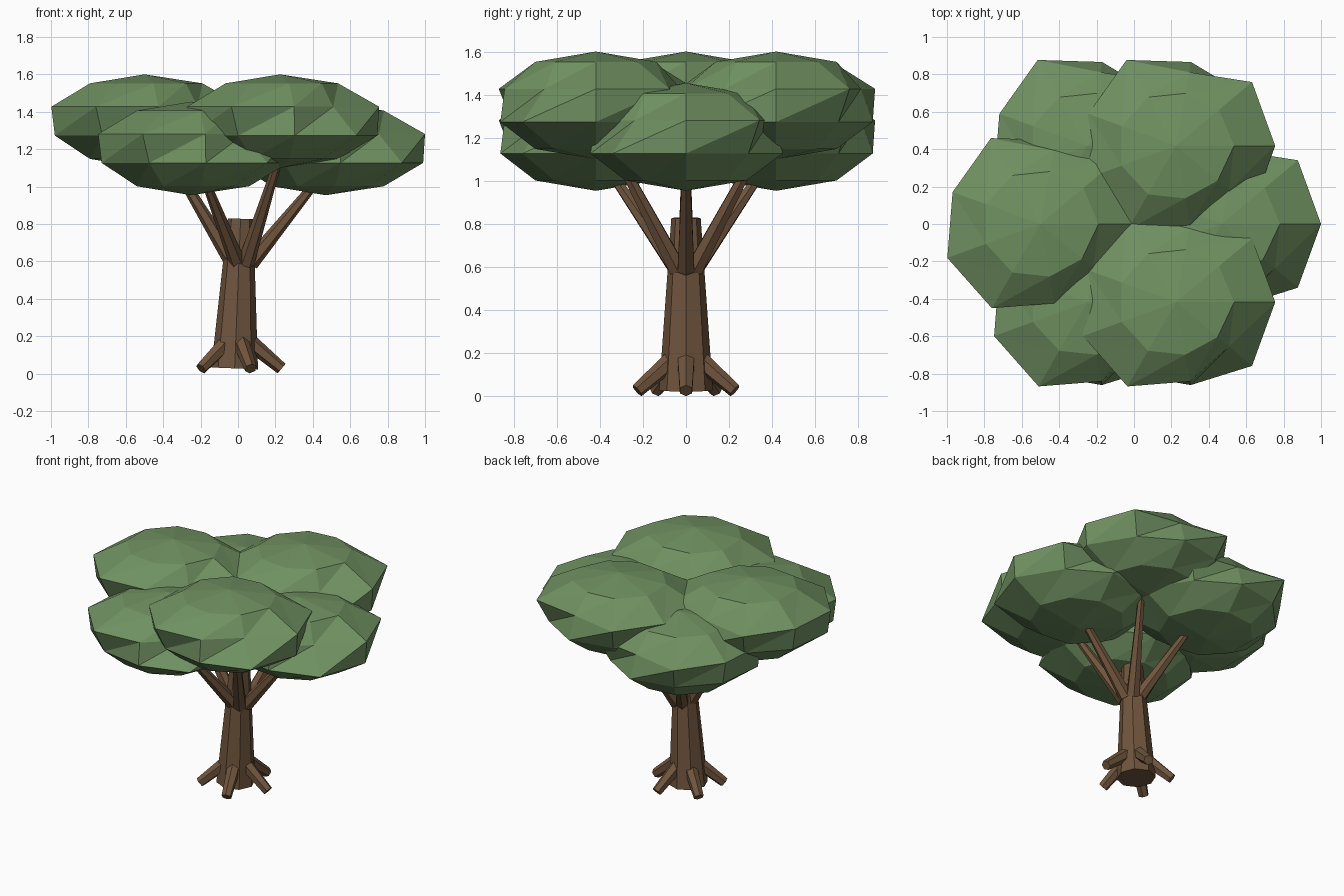
import bpy, bmesh, math
from mathutils import Vector

if "Cube" in bpy.data.objects:
    bpy.data.objects.remove(bpy.data.objects["Cube"])


def material(name, rgb):
    m = bpy.data.materials.new(name)
    m.diffuse_color = (*rgb, 1.0)
    m.use_nodes = True
    m.node_tree.nodes["Principled BSDF"].inputs["Base Color"].default_value = m.diffuse_color
    return m


LEAF = material("leaf green", (0.162, 0.285, 0.120))
BARK = material("bark brown", (0.162, 0.091, 0.047))


def add_object(name, bm, mat):
    bmesh.ops.recalc_face_normals(bm, faces=bm.faces)
    mesh = bpy.data.meshes.new(name)
    bm.to_mesh(mesh)
    bm.free()
    mesh.materials.append(mat)
    obj = bpy.data.objects.new(name, mesh)
    bpy.context.collection.objects.link(obj)
    return obj


def limb(name, start, end, r1, r2, sides):
    """Tapered straight log between two points."""
    start, end = Vector(start), Vector(end)
    axis = end - start
    bm = bmesh.new()
    bmesh.ops.create_cone(bm, cap_ends=True, segments=sides, radius1=r1,
                          radius2=r2, depth=axis.length)
    obj = add_object(name, bm, BARK)
    obj.location = (start + end) / 2
    obj.rotation_mode = 'QUATERNION'
    obj.rotation_quaternion = axis.to_track_quat('Z', 'Y')
    return obj


# Uneven ring radii of one leaf clump, top ring to bottom ring
SEG = 9
RINGS = [
    (0.202, [0.31, 0.30, 0.285, 0.30, 0.31, 0.31, 0.30, 0.285, 0.29]),
    (0.077, [0.53, 0.53, 0.40, 0.53, 0.50, 0.53, 0.52, 0.43, 0.37]),
    (-0.077, [0.52, 0.45, 0.455, 0.45, 0.47, 0.51, 0.45, 0.45, 0.53]),
    (-0.202, [0.31, 0.30, 0.285, 0.30, 0.31, 0.31, 0.30, 0.285, 0.30]),
]


def leaf_clump(name, centre):
    bm = bmesh.new()
    top = bm.verts.new((0, 0, 0.25))
    bottom = bm.verts.new((0, 0, -0.25))
    rings = []
    for z, radii in RINGS:
        ring = []
        for i, r in enumerate(radii):
            a = math.tau * i / SEG
            ring.append(bm.verts.new((r * math.cos(a), r * math.sin(a), z)))
        rings.append(ring)
    for i in range(SEG):
        j = (i + 1) % SEG
        bm.faces.new((top, rings[0][i], rings[0][j]))
        bm.faces.new((bottom, rings[-1][j], rings[-1][i]))
        for up, low in zip(rings, rings[1:]):
            bm.faces.new((up[j], up[i], low[i]))
            bm.faces.new((up[j], low[i], low[j]))
    add_object(name, bm, LEAF).location = centre


# Canopy: three high clumps and three low clumps alternating around the trunk
HIGH, LOW = 1.35, 1.204
leaf_clump("high_leaves_left", (-0.50, 0, HIGH))
leaf_clump("low_leaves_right", (0.47, 0, LOW))
for side, label in ((-1, "front"), (1, "back")):
    leaf_clump("high_leaves_" + label, (0.225, 0.418 * side, HIGH))
    leaf_clump("low_leaves_" + label, (-0.25, 0.418 * side, LOW))

# Trunk, leaning slightly to the right
limb("trunk", (-0.018, 0, 0.028), (0.014, 0, 0.828), 0.125, 0.068, 8)

# Branches: one toward each clump
for i in range(6):
    a = math.radians(60 * i)
    c, s = math.cos(a), math.sin(a)
    r, z = (0.40, 1.17) if i % 2 else (0.43, 1.07)
    limb(f"branch_{i + 1}", (0.02 + 0.045 * c, 0.045 * s, 0.59),
         (0.025 + r * c, r * s, z), 0.045, 0.02, 6)

# Roots splayed around the foot
for i in range(5):
    a = math.tau * i / 5
    c, s = math.cos(a), math.sin(a)
    limb(f"root_{i + 1}", (0.06 * c - 0.005, 0.06 * s, 0.175),
         (0.238 * c - 0.005, 0.238 * s, 0.027), 0.045, 0.033, 6)
